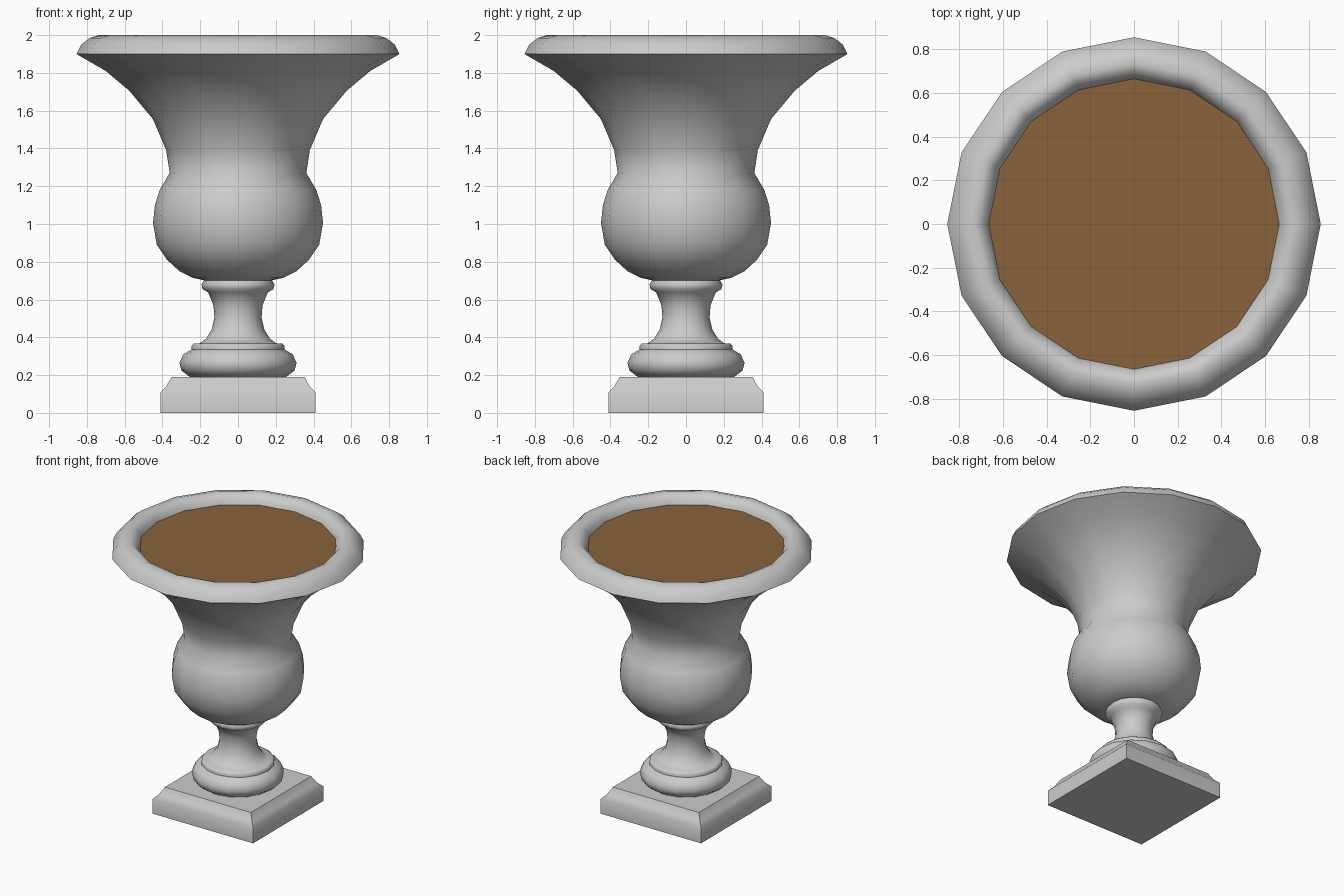
import bpy, bmesh, math

if "Cube" in bpy.data.objects:
    bpy.data.objects.remove(bpy.data.objects["Cube"])


def material(name, rgb):
    m = bpy.data.materials.new(name)
    m.diffuse_color = (*rgb, 1)
    m.use_nodes = True
    m.node_tree.nodes["Principled BSDF"].inputs["Base Color"].default_value = m.diffuse_color
    return m


stone = material("grey stone", (0.6, 0.6, 0.6))
soil = material("brown soil", (0.25, 0.124, 0.044))


def lathe(name, profile, sides, mat, turn=0.0, scale=1.0):
    """Revolve (radius, z) points, bottom to top, and cap both ends."""
    bm = bmesh.new()
    rings = []
    for r, z in profile:
        rings.append([bm.verts.new((scale * r * math.cos(turn + 2 * math.pi * i / sides),
                                    scale * r * math.sin(turn + 2 * math.pi * i / sides), z))
                      for i in range(sides)])
    for a, b in zip(rings, rings[1:]):
        for i in range(sides):
            j = (i + 1) % sides
            bm.faces.new((a[i], a[j], b[j], b[i]))
    bm.faces.new(rings[0][::-1])
    bm.faces.new(rings[-1])
    me = bpy.data.meshes.new(name)
    bm.to_mesh(me)
    bm.free()
    me.materials.append(mat)
    ob = bpy.data.objects.new(name, me)
    bpy.context.collection.objects.link(ob)
    bpy.ops.object.select_all(action='DESELECT')
    ob.select_set(True)
    bpy.context.view_layer.objects.active = ob
    bpy.ops.object.shade_smooth_by_angle(angle=math.radians(50))
    return ob


# Square plinth with a shaped upper edge
lathe("square_plinth", [(0.41, 0), (0.41, 0.11), (0.38, 0.14), (0.352, 0.19)],
      4, stone, math.pi / 4, math.sqrt(2))

# Turned pedestal: lower bulge, step, waist and collar
lathe("pedestal", [(0.255, 0.19), (0.30, 0.225), (0.31, 0.265), (0.29, 0.31),
                   (0.247, 0.335), (0.247, 0.355), (0.235, 0.367), (0.205, 0.367),
                   (0.17, 0.392), (0.14, 0.44), (0.125, 0.505), (0.13, 0.57),
                   (0.158, 0.638), (0.188, 0.655), (0.193, 0.68), (0.182, 0.70)],
      16, stone)

# Bowl with flared wall, rolled rim and inner lip
bowl = lathe("bowl", [(0.17, 0.70), (0.24, 0.715), (0.31, 0.75), (0.375, 0.81),
                      (0.43, 0.89), (0.45, 1.005), (0.44, 1.10), (0.415, 1.18),
                      (0.362, 1.27), (0.38, 1.39), (0.45, 1.555), (0.575, 1.705),
                      (0.70, 1.81), (0.855, 1.90), (0.83, 1.95), (0.785, 1.985),
                      (0.735, 2.0), (0.70, 1.985), (0.675, 1.955), (0.665, 1.93)],
             16, stone)

# Soil: the level cap inside the rim
bowl.data.materials.append(soil)
for f in bowl.data.polygons:
    if f.normal.z > 0.99 and len(f.vertices) == 16:
        f.material_index = 1
